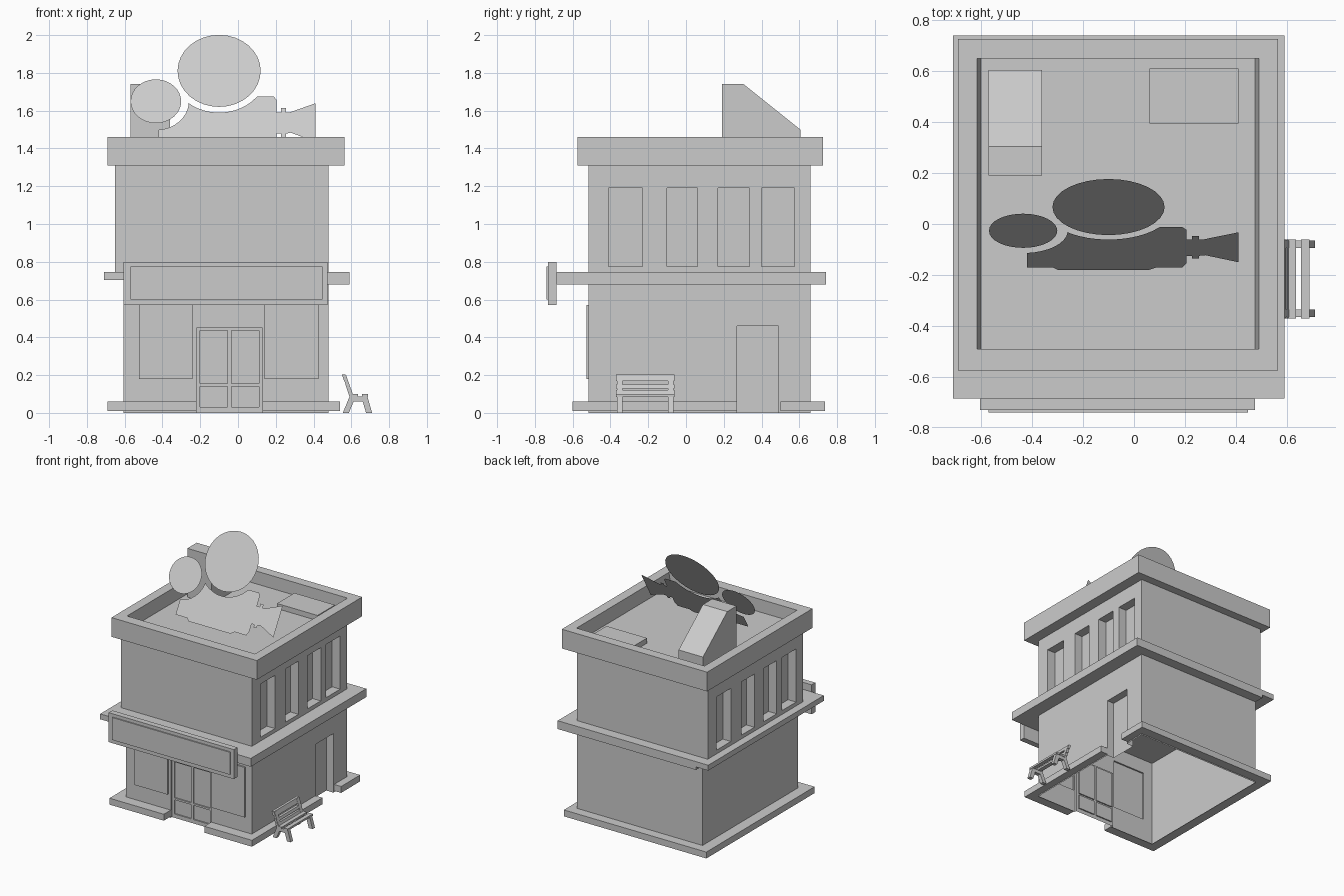
import bpy, bmesh
from math import cos, sin, radians

old = bpy.data.objects.get("Cube")
if old:
    bpy.data.objects.remove(old, do_unlink=True)

grey = bpy.data.materials.new("plain_grey")
grey.use_nodes = True
grey.diffuse_color = (0.6, 0.6, 0.6, 1)
grey.node_tree.nodes["Principled BSDF"].inputs["Base Color"].default_value = (0.6, 0.6, 0.6, 1)


def finish(name, bm, fix=True):
    """Turn a bmesh into a named grey object."""
    if fix:
        bmesh.ops.recalc_face_normals(bm, faces=bm.faces[:])
    mesh = bpy.data.meshes.new(name)
    bm.to_mesh(mesh)
    bm.free()
    mesh.materials.append(grey)
    obj = bpy.data.objects.new(name, mesh)
    bpy.context.collection.objects.link(obj)
    return obj


def loft(name, *rects):
    """Stack rectangles (x0, x1, y0, y1, z) into a closed solid."""
    bm = bmesh.new()
    rings = [[bm.verts.new((x, y, z)) for x, y in ((a, c), (b, c), (b, d), (a, d))]
             for a, b, c, d, z in rects]
    for lo, hi in zip(rings, rings[1:]):
        for i in range(4):
            j = (i + 1) % 4
            bm.faces.new((lo[i], lo[j], hi[j], hi[i]))
    bm.faces.new(rings[0])
    bm.faces.new(rings[-1])
    return finish(name, bm)


def box(name, x0, x1, y0, y1, z0, z1):
    return loft(name, (x0, x1, y0, y1, z0), (x0, x1, y0, y1, z1))


def prism(name, pts, place, lo, hi):
    """Extrude a profile; place(a, b, depth) gives the position."""
    bm = bmesh.new()
    ends = [[bm.verts.new(place(a, b, d)) for a, b in pts] for d in (lo, hi)]
    for end in ends:
        bm.faces.new(end)
    for i in range(len(pts)):
        j = (i + 1) % len(pts)
        bm.faces.new((ends[0][i], ends[0][j], ends[1][j], ends[1][i]))
    return finish(name, bm)


def relief_wall(name, place, u0, u1, v0, v1, panels=()):
    """Wall sheet whose panels (u0, u1, v0, v1, depth) step in or out."""
    us = sorted({u0, u1, *(u for p in panels for u in p[:2])})
    vs = sorted({v0, v1, *(v for p in panels for v in p[2:4])})

    def depth(i, j):
        u, v, d = (us[i] + us[i + 1]) / 2, (vs[j] + vs[j + 1]) / 2, 0
        for a, b, c, e, step in panels:
            if a < u < b and c < v < e:
                d = step
        return d

    bm = bmesh.new()

    def quad(*pts):
        bm.faces.new([bm.verts.new(place(*p)) for p in pts])

    for i in range(len(us) - 1):
        for j in range(len(vs) - 1):
            a, b, c, e, d = us[i], us[i + 1], vs[j], vs[j + 1], depth(i, j)
            quad((a, c, d), (b, c, d), (b, e, d), (a, e, d))
            if i + 2 < len(us) and depth(i + 1, j) != d:
                n = depth(i + 1, j)
                quad((b, c, d), (b, c, n), (b, e, n), (b, e, d))
            if j + 2 < len(vs) and depth(i, j + 1) != d:
                n = depth(i, j + 1)
                quad((a, e, d), (b, e, d), (b, e, n), (a, e, n))
    bmesh.ops.remove_doubles(bm, verts=bm.verts[:], dist=0.0005)
    return finish(name, bm, fix=False)


FRONT, BACK, RIGHT = -0.515, 0.66, 0.48


def storey(name, left, z0, z1, front=(), plus_x=(), minus_x=()):
    relief_wall(name + "_front_wall", lambda u, v, d: (u, FRONT - d, v), left, RIGHT, z0, z1, front)
    relief_wall(name + "_back_wall", lambda u, v, d: (-u, BACK + d, v), -RIGHT, -left, z0, z1)
    relief_wall(name + "_left_wall", lambda u, v, d: (RIGHT + d, u, v), FRONT, BACK, z0, z1, plus_x)
    relief_wall(name + "_right_wall", lambda u, v, d: (left - d, -u, v), -BACK, -FRONT, z0, z1, minus_x)


# Ground floor with shop windows, double door and side door
shop_front = [(-0.525, -0.24, 0.18, 0.57, 0.012), (0.14, 0.425, 0.18, 0.57, 0.012),
              (-0.22, 0.13, 0, 0.45, -0.015)]
for a, b in ((-0.20, -0.055), (-0.035, 0.11)):
    shop_front += [(a, b, 0.03, 0.14, -0.025), (a, b, 0.155, 0.435, -0.025)]
storey("lower", -0.605, 0, 0.68, shop_front, [(0.27, 0.49, 0, 0.46, -0.06)])

# Upper floor with four deep windows on each side
spans = [(-0.41, -0.23), (-0.10, 0.06), (0.17, 0.335), (0.40, 0.575)]
windows = [(a, b, 0.775, 1.19, -0.07) for a, b in spans]
shift = FRONT + BACK
storey("upper", -0.65, 0.745, 1.31, (), windows,
       [(a - shift, b - shift, c, e, d) for a, b, c, e, d in windows])

# Plinth around the foot, broken at the doors
for i, (a, b, c, d) in enumerate([(-0.69, -0.22, -0.60, FRONT), (0.13, 0.54, -0.60, FRONT),
                                  (-0.69, -0.605, FRONT, 0.735), (-0.605, 0.54, BACK, 0.735),
                                  (RIGHT, 0.54, FRONT, 0.27), (RIGHT, 0.54, 0.50, BACK)]):
    box(f"plinth_{i + 1}", a, b, c, d, 0.01, 0.06)

# Ledge between floors
box("ledge", -0.605, 0.59, -0.685, 0.74, 0.68, 0.745)
box("ledge_right_end", -0.71, -0.605, -0.685, 0.74, 0.703, 0.745)

# Roof with parapet
outer = (-0.69, 0.565, -0.575, 0.725)
loft("roof_parapet", (*outer, 1.31), (*outer, 1.46),
     (-0.615, 0.49, -0.49, 0.65, 1.46), (-0.60, 0.475, -0.49, 0.65, 1.36))
box("roof_hatch", 0.06, 0.41, 0.395, 0.61, 1.36, 1.40)
prism("roof_vent", [(0.19, 1.36), (0.19, 1.74), (0.305, 1.74), (0.605, 1.50), (0.605, 1.36)],
      lambda a, b, d: (d, a, b), -0.57, -0.36)

# Sign board over the entrance
box("sign_board", -0.605, 0.475, -0.73, -0.685, 0.57, 0.80)
box("sign_panel", -0.57, 0.447, -0.739, -0.73, 0.60, 0.775)


# Film camera cut-out leaning back on the roof
def arc(cx, cy, r, start, end, n):
    return [(cx + r * cos(radians(start + (end - start) * i / n)),
             cy + r * sin(radians(start + (end - start) * i / n))) for i in range(n + 1)]


def cutout(name, pts):
    bm = bmesh.new()
    face = bm.faces.new([bm.verts.new((x, -0.185 + v * 0.5, 1.375 + v * 0.866)) for x, v in pts])
    face.normal_update()
    if face.normal.y > 0:
        face.normal_flip()
    finish(name, bm, fix=False)


big, small = (-0.10, 0.503), (-0.435, 0.317)
cutout("large_reel", arc(*big, 0.22, 0, 348.75, 31))
cutout("small_reel", arc(*small, 0.134, 0, 348.75, 31))
cutout("camera_body", [(-0.42, 0.03)] + arc(*small, 0.175, -85, -6, 8) + arc(*big, 0.255, -130, -47, 12) + [
    (0.10, 0.345), (0.19, 0.345), (0.205, 0.325), (0.205, 0.25), (0.228, 0.25), (0.228, 0.275),
    (0.255, 0.275), (0.255, 0.25), (0.275, 0.25), (0.41, 0.305), (0.41, 0.07), (0.28, 0.125),
    (0.255, 0.12), (0.255, 0.10), (0.228, 0.10), (0.228, 0.12), (0.205, 0.12), (0.205, 0.06),
    (0.19, 0.03), (0.09, 0.03), (0.06, 0.01), (-0.30, 0.01), (-0.32, 0.03)])


# Bench beside the building
def along_y(a, b, d):
    return (a, d, b)


end_frame = [(0.555, 0), (0.587, 0), (0.612, 0.06), (0.66, 0.06), (0.678, 0), (0.71, 0),
             (0.685, 0.088), (0.612, 0.088), (0.572, 0.2), (0.555, 0.195), (0.59, 0.085)]
for side, y in (("front", -0.365), ("back", -0.095)):
    prism(f"bench_{side}_frame", end_frame, along_y, y, y + 0.03)
for i, (a, b) in enumerate(((0.603, 0.636), (0.656, 0.688))):
    box(f"bench_seat_slat_{i + 1}", a, b, -0.37, -0.06, 0.085, 0.1)
for i, z in enumerate((0.10, 0.13, 0.168)):
    h = 0.02 if i < 2 else 0.035
    x, top = 0.612 - (z - 0.085) * 0.36, 0.612 - (z + h - 0.085) * 0.36
    prism(f"bench_back_slat_{i + 1}", [(x - 0.02, z), (x, z), (top, z + h), (top - 0.02, z + h)],
          along_y, -0.37, -0.06)
